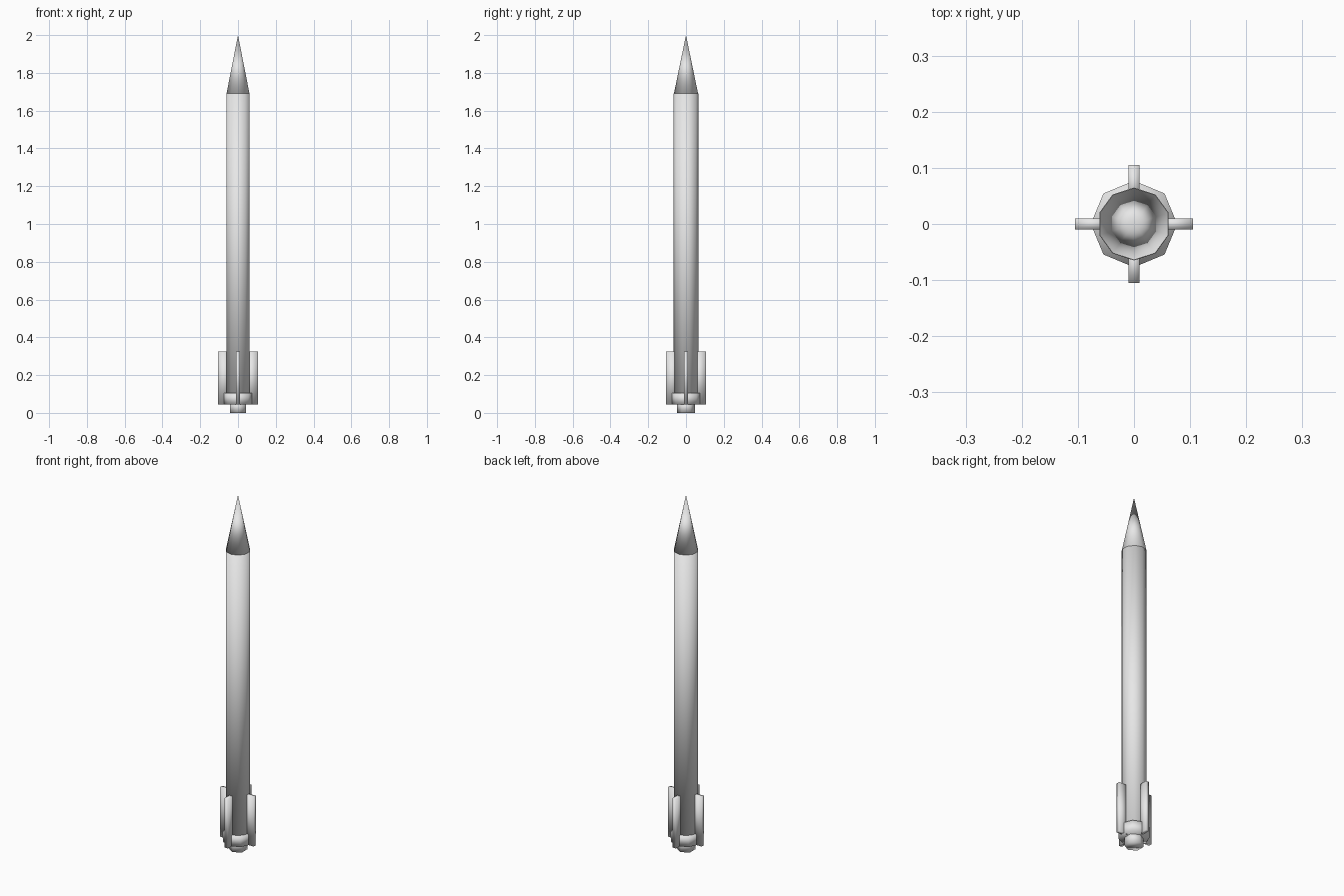
import bpy
from math import pi

cube = bpy.data.objects.get("Cube")
if cube:
    bpy.data.objects.remove(cube, do_unlink=True)

# One pale grey finish for the whole rocket
grey = bpy.data.materials.new("pale grey")
grey.use_nodes = True
grey.diffuse_color = (0.8, 0.8, 0.8, 1)
grey.node_tree.nodes["Principled BSDF"].inputs["Base Color"].default_value = (0.8, 0.8, 0.8, 1)


def finish(name):
    obj = bpy.context.object
    obj.name = name
    obj.data.materials.append(grey)
    bpy.ops.object.transform_apply(location=False, rotation=True, scale=True)
    bpy.ops.object.shade_smooth()
    return obj


def tube(name, sides, radius, bottom, top, tip=None):
    """Capped prism with a corner on +y, or a cone when tip is zero."""
    bpy.ops.mesh.primitive_cone_add(
        vertices=sides, radius1=radius, radius2=radius if tip is None else tip,
        depth=top - bottom, location=(0, 0, (bottom + top) / 2))
    return finish(name)


# Stacked hull, from engine to tip
tube("engine_nozzle", 6, 0.048, 0.0, 0.06)
tube("tail_collar", 8, 0.077, 0.045, 0.105)
tube("body", 10, 0.065, 0.05, 1.69)
tube("nose_cone", 10, 0.065, 1.685, 2.0, tip=0)

# Four fins around the tail
for i, side in enumerate(("left", "back", "right", "front")):
    bpy.ops.mesh.primitive_cube_add(size=1)
    fin = bpy.context.object
    fin.scale = (0.065, 0.02, 0.28)
    finish(side + "_fin")
    for v in fin.data.vertices:
        v.co.x += 0.0725
        v.co.z += 0.185
    fin.rotation_euler.z = i * pi / 2
